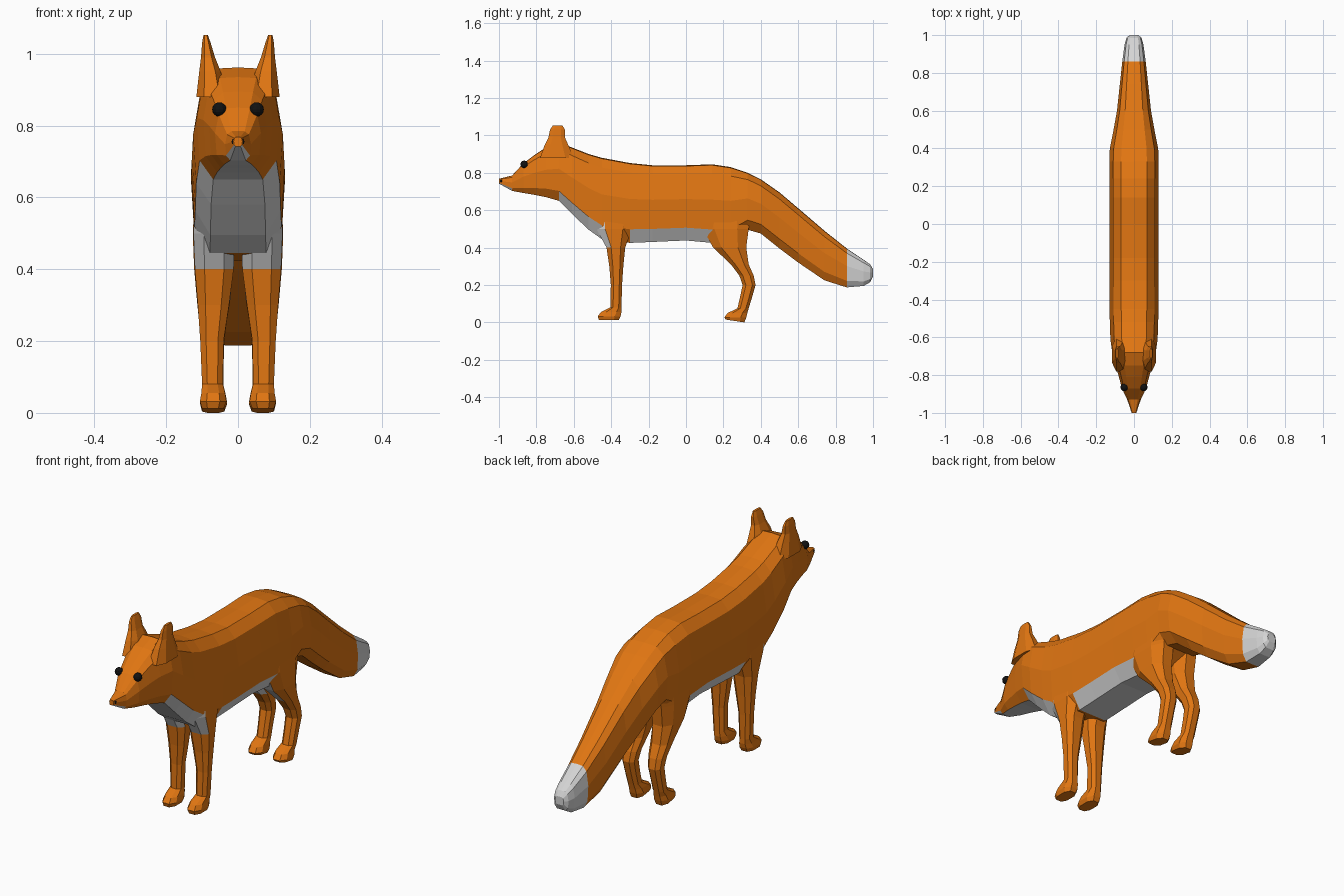
import bpy, bmesh


def material(name, rgb):
    m = bpy.data.materials.new(name)
    m.diffuse_color = (*rgb, 1)
    return m


ORANGE = material("fur orange", (0.75, 0.18, 0.006))
WHITE = material("fur white", (0.66, 0.66, 0.66))
BLACK = material("black", (0.006, 0.006, 0.006))


def loft(name, rings, rule=None):
    """Skin a list of closed rings; rule(face) is True where the fur is white."""
    bm = bmesh.new()
    loops = [[bm.verts.new(p) for p in ring] for ring in rings]
    n = len(loops[0])
    for a, b in zip(loops, loops[1:]):
        for i in range(n):
            j = (i + 1) % n
            bm.faces.new((a[i], a[j], b[j], b[i]))
    bm.faces.new(loops[0][::-1])
    bm.faces.new(loops[-1])
    bmesh.ops.recalc_face_normals(bm, faces=bm.faces)
    bm.normal_update()
    if rule:
        for f in bm.faces:
            f.material_index = int(rule(f))
    me = bpy.data.meshes.new(name)
    bm.to_mesh(me)
    bm.free()
    me.materials.append(ORANGE)
    me.materials.append(WHITE)
    ob = bpy.data.objects.new(name, me)
    bpy.context.collection.objects.link(ob)
    return ob


def mirror(ob):
    ob.modifiers.new("mirror", 'MIRROR')


# Body: head, trunk and tail in one skin; half section as (width, height) fractions
HALF = [(0, 1), (0.52, 0.99), (0.84, 0.88), (1, 0.55), (0.93, 0.17), (0.6, 0.0), (0, 0)]
SPINE = [  # y, top, bottom, half width
    (-1.0, 0.768, 0.742, 0.012), (-0.93, 0.785, 0.703, 0.036),
    (-0.87, 0.85, 0.692, 0.064), (-0.81, 0.895, 0.682, 0.08),
    (-0.75, 0.935, 0.67, 0.097), (-0.68, 0.962, 0.65, 0.115),
    (-0.61, 0.935, 0.58, 0.125), (-0.52, 0.90, 0.495, 0.128),
    (-0.45, 0.88, 0.445, 0.13), (-0.30, 0.852, 0.425, 0.131),
    (-0.18, 0.84, 0.43, 0.131), (0.0, 0.84, 0.438, 0.131),
    (0.14, 0.845, 0.425, 0.131), (0.24, 0.83, 0.43, 0.131),
    (0.33, 0.80, 0.495, 0.131), (0.40, 0.765, 0.475, 0.128),
    (0.50, 0.695, 0.395, 0.108), (0.60, 0.61, 0.32, 0.09),
    (0.74, 0.49, 0.225, 0.075), (0.86, 0.395, 0.187, 0.062),
    (0.95, 0.335, 0.195, 0.05), (0.985, 0.31, 0.215, 0.04), (1.0, 0.285, 0.245, 0.024)]


def section(y, top, bottom, w):
    half = [(x * w, y, bottom + t * (top - bottom)) for x, t in HALF]
    return half + [(-x, yy, z) for x, yy, z in half[-2:0:-1]]


def body_white(f):
    c, n = f.calc_center_median(), f.normal
    if c.y > 0.86:                       # tail tip
        return True
    if -0.96 < c.y < -0.7:               # chin
        return n.z < -0.75
    return n.z < -0.4 and (c.y < -0.45 or -0.3 < c.y < 0.24)   # chest and belly


loft("body", [section(*s) for s in SPINE], body_white)


# Limbs and ears: bevelled rectangles stacked by height
def slab(z, y0, y1, x0, x1, tilt=0.0):
    cx, cy, rx, ry = (x0 + x1) / 2, (y0 + y1) / 2, (x1 - x0) / 2, (y1 - y0) / 2
    corners = [(1, .5), (.5, 1), (-.5, 1), (-1, .5), (-1, -.5), (-.5, -1), (.5, -1), (1, -.5)]
    return [(cx + a * rx, cy + b * ry, z + b * tilt) for a, b in corners]


front_leg = loft("front_leg", [slab(*s) for s in [
    (0.64, -0.50, -0.26, 0.03, 0.118),
    (0.50, -0.48, -0.29, 0.01, 0.124),
    (0.40, -0.425, -0.325, 0.012, 0.12),
    (0.30, -0.41, -0.335, 0.025, 0.112),
    (0.20, -0.402, -0.342, 0.04, 0.105),
    (0.08, -0.405, -0.345, 0.042, 0.1),
    (0.055, -0.455, -0.345, 0.036, 0.102),
    (0.032, -0.472, -0.35, 0.032, 0.106),
    (0.012, -0.465, -0.36, 0.04, 0.1)]],
    lambda f: f.calc_center_median().z > 0.4 and f.normal.y < -0.4)
mirror(front_leg)

back_leg = loft("back_leg", [slab(*s) for s in [
    (0.64, 0.08, 0.35, 0.04, 0.118),
    (0.50, 0.09, 0.335, 0.012, 0.126),
    (0.40, 0.145, 0.322, 0.014, 0.122),
    (0.31, 0.24, 0.335, 0.022, 0.114),
    (0.25, 0.285, 0.362, 0.032, 0.108),
    (0.20, 0.303, 0.372, 0.038, 0.105),
    (0.14, 0.29, 0.355, 0.04, 0.102),
    (0.075, 0.275, 0.335, 0.04, 0.1),
    (0.05, 0.222, 0.328, 0.034, 0.102),
    (0.026, 0.205, 0.322, 0.03, 0.106),
    (0.0075, 0.212, 0.312, 0.038, 0.1, -0.0075)]],
    lambda f: f.calc_center_median().z > 0.3 and f.normal.y < -0.4 and f.normal.x < 0.5)
mirror(back_leg)

ear = loft("ear", [slab(*s) for s in [
    (0.88, -0.78, -0.60, 0.03, 0.116),
    (0.95, -0.755, -0.63, 0.048, 0.108),
    (0.99, -0.735, -0.648, 0.064, 0.103),
    (1.03, -0.727, -0.648, 0.076, 0.1),
    (1.053, -0.712, -0.66, 0.084, 0.096)]])
mirror(ear)


# Eyes and nose
def ball(name, loc, scale):
    bpy.ops.mesh.primitive_uv_sphere_add(segments=12, ring_count=8, radius=1, location=loc)
    ob = bpy.context.object
    ob.name = name
    ob.scale = scale
    ob.data.materials.append(BLACK)


for side, x in (("left", 0.052), ("right", -0.052)):
    ball(side + "_eye", (x, -0.865, 0.845), (0.02, 0.02, 0.02))
ball("nose", (0, -0.986, 0.755), (0.018, 0.014, 0.016))
